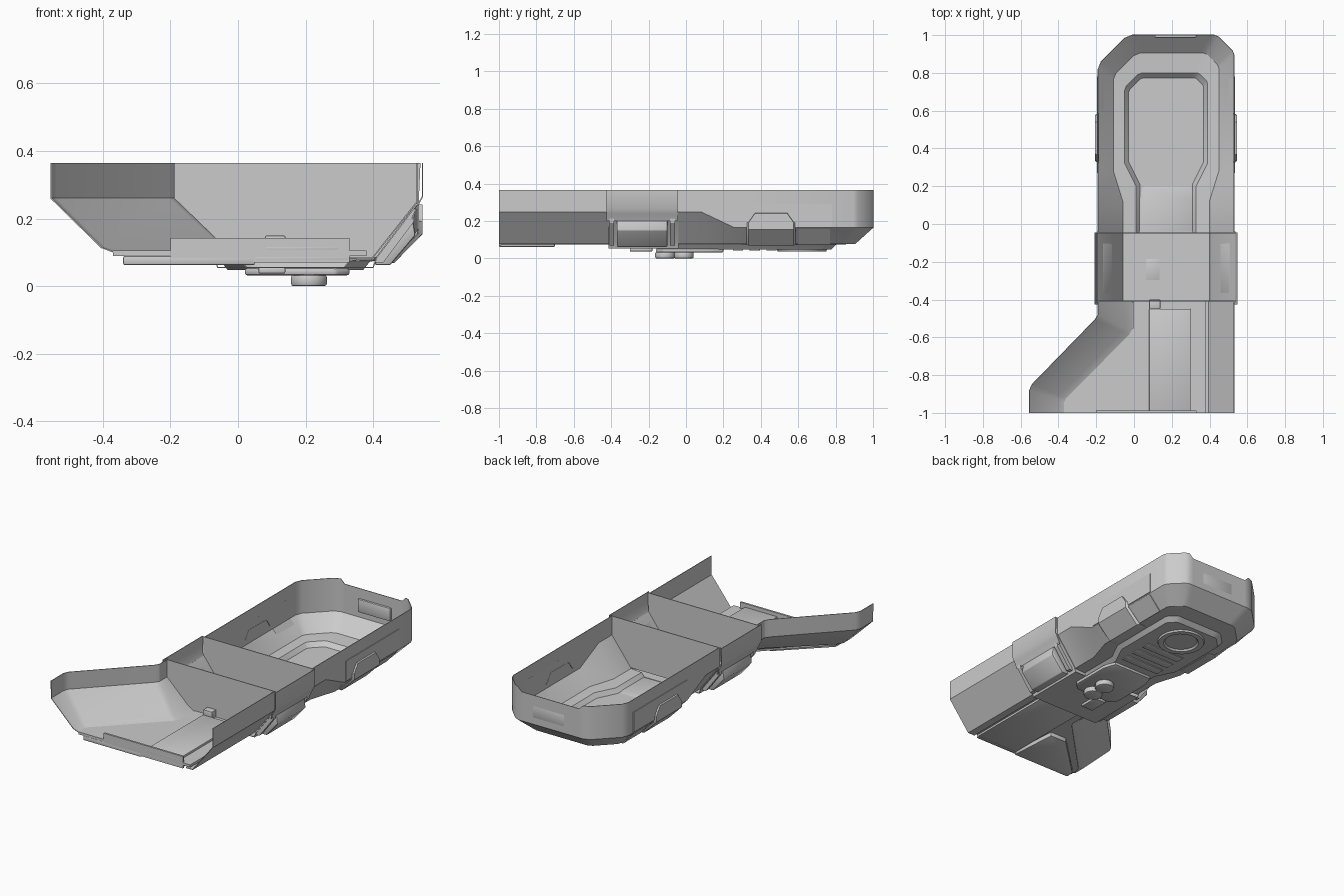
import bpy, bmesh, math
from mathutils import Vector

if "Cube" in bpy.data.objects:
    bpy.data.objects.remove(bpy.data.objects["Cube"])

CX = 0.17  # symmetry line of the main hull


def finish(bm, name, thick=0.0, bevel=0.0):
    bmesh.ops.recalc_face_normals(bm, faces=bm.faces)
    me = bpy.data.meshes.new(name)
    bm.to_mesh(me)
    bm.free()
    ob = bpy.data.objects.new(name, me)
    bpy.context.collection.objects.link(ob)
    bpy.context.view_layer.objects.active = ob
    ob.select_set(True)
    if bevel:
        m = ob.modifiers.new("bevel", 'BEVEL')
        m.width, m.segments, m.limit_method = bevel, 2, 'ANGLE'
        bpy.ops.object.modifier_apply(modifier=m.name)
    if thick:
        m = ob.modifiers.new("thickness", 'SOLIDIFY')
        m.thickness, m.offset = thick, 0
        bpy.ops.object.modifier_apply(modifier=m.name)
    bpy.ops.object.shade_smooth_by_angle(angle=math.radians(30))
    ob.select_set(False)
    return ob


def shell(name, rings, floor=False, bevel=0.0, thick=0.004):
    """Open skin bridging rows of points; the last row may be filled."""
    bm = bmesh.new()
    rows = [[bm.verts.new(p) for p in r] for r in rings]
    for a, b in zip(rows, rows[1:]):
        for i in range(len(a) - 1):
            bm.faces.new((a[i], a[i + 1], b[i + 1], b[i]))
    if floor:
        bm.faces.new(rows[-1])
    return finish(bm, name, thick, bevel)


def prism(name, pts, lo, hi, axis='z', bevel=0.0):
    """Extrude a 2D outline: axis z uses (x, y), axis y uses (x, z)."""
    def place(p, t):
        return (p[0], p[1], t) if axis == 'z' else (p[0], t, p[1])
    bm = bmesh.new()
    f = bm.faces.new([bm.verts.new(place(p, lo)) for p in pts])
    ext = bmesh.ops.extrude_face_region(bm, geom=[f])
    off = Vector(place((0, 0), hi - lo))
    bmesh.ops.translate(bm, vec=off, verts=[v for v in ext['geom'] if isinstance(v, bmesh.types.BMVert)])
    return finish(bm, name, bevel=bevel)


def box(name, x, y, z, bevel=0.0):
    return prism(name, [(x[0], y[0]), (x[1], y[0]), (x[1], y[1]), (x[0], y[1])], z[0], z[1], bevel=bevel)


def both(half):
    """Mirror a half row (offset from CX, ...) into a full row, left to right."""
    return [(CX - p[0], *p[1:]) for p in half] + [(CX + p[0], *p[1:]) for p in reversed(half)]


def disc(name, x, y, z0, z1, r, n):
    pts = [(x + r * math.cos(2 * math.pi * (i + .5) / n), y + r * math.sin(2 * math.pi * (i + .5) / n)) for i in range(n)]
    return prism(name, pts, z0, z1, bevel=0.008)


def tub_ring(neck, hx, yb, z, cut_left, cut_right, dip=0.0):
    """Row round the rear tub: neck points, rounded corner cut, back wall."""
    row = []
    for s, c in ((-1, cut_left), (1, cut_right)):
        half = list(neck) + [(hx, yb - c, z), (hx - .09 * c, yb - .78 * c, z), (hx - .78 * c, yb - .09 * c, z),
                             (hx - c, yb, z), (hx - c - .025, yb, z - dip)]
        half = [(CX + s * x, y, h) for x, y, h in half]
        row += half if s < 0 else half[::-1]
    return row


# Rear tub: upright wall, chamfer, ledge and sunken floor, necked in near the collar
shell("rear_tub", [
    tub_ring([(.36, -.045, .365), (.36, .08, .365), (.36, .26, .365)], .36, 1.0, .365, .18, .105, .025),
    tub_ring([(.36, -.045, .25), (.36, .08, .25), (.36, .26, .165)], .36, 1.0, .165, .18, .105),
    tub_ring([(.23, -.045, .08), (.23, .12, .08), (.28, .28, .08)], .28, .905, .08, .14, .08),
    tub_ring([(.16, -.045, .075), (.16, .20, .075), (.22, .32, .075)], .22, .80, .075, .09, .055),
    tub_ring([(.14, -.045, .05), (.14, .21, .05), (.20, .33, .05)], .20, .775, .05, .08, .05),
], floor=True)

# Latch frame on the back wall
box("back_latch", (.11, .33), (.985, 1.002), (.20, .28), .006)

# Collar: protruding band, lower pan and two bulkheads
for s, side in ((-1, "left"), (1, "right")):
    band = [(.376, .365), (.376, .265), (.362, .24), (.345, .20)]
    shell(f"collar_band_{side}", [[(CX + s * h, y, z) for h, z in band] for y in (-.425, -.045)])
    # Collar clamp
    prism(f"collar_clamp_{side}", [(CX + s * h, z) for h, z in
          [(.345, .215), (.355, .15), (.28, .062), (.235, .062), (.24, .087), (.335, .215)]], -.37, -.10, 'y', .006)
    # Ribs either side of the clamp
    for i, y in enumerate((-.41, -.085)):
        prism(f"collar_rib_{side}_{i + 1}", [(CX + s * h, z) for h, z in
              [(.355, .235), (.35, .19), (.26, .07), (.235, .07), (.24, .087)]], y, y + .025, 'y')
pan = both([(.365, .25), (.24, .085), (.23, .055)])
shell("collar_pan", [[(x, y, z) for x, z in pan] for y in (-.415, -.04)])
bulk = both([(.37, .365), (.365, .25), (.24, .085)])
for name, y in (("front_bulkhead", -.41), ("rear_bulkhead", -.05)):
    prism(name, bulk, y, y + .005, 'y')

# Front hull: flared left side
shell("front_flare", [
    [(-.19, -.41, .365), (-.19, -.48, .365), (-.205, -.505, .365), (-.54, -.85, .365), (-.553, -.88, .365), (-.553, -1, .365)],
    [(-.19, -.41, .26), (-.19, -.48, .26), (-.205, -.505, .26), (-.54, -.85, .26), (-.553, -.88, .26), (-.553, -1, .26)],
    [(-.05, -.41, .125), (-.05, -.55, .125), (-.06, -.57, .125), (-.395, -.905, .115), (-.405, -.93, .115), (-.405, -1, .115)],
    [(-.01, -.41, .10), (-.01, -.56, .10), (-.02, -.585, .10), (-.355, -.925, .10), (-.365, -.95, .10), (-.365, -1, .10)],
])
# Front floor and right wall
prism("front_floor", [(-.37, -1), (-.37, -.945), (-.36, -.922), (-.02, -.575), (-.005, -.55), (-.005, -.41),
                      (.38, -.41), (.38, -1)], .09, .105)
shell("front_right_wall", [[(x, y, z) for x, z in
      [(.53, .365), (.53, .25), (.395, .08), (.35, .08)]] for y in (-1, -.41)])
# Front floor plates and front lip
prism("front_belly_plate", [(-.34, -1), (-.34, -.95), (-.08, -.70), (.03, -.70), (.05, -1)], .062, .09, bevel=.006)
box("front_centre_plate", (.08, .30), (-1, -.45), (.105, .12), .004)
box("front_keel", (.05, .33), (-1, -.41), (.075, .09), .004)
box("front_lip", (-.20, .33), (-1, -.988), (.07, .142))
box("front_latch", (.08, .14), (-.45, -.40), (.105, .15), .004)

# Side details of the rear tub
for s, side in ((-1, "left"), (1, "right")):
    # Raised side panel
    box(f"side_panel_{side}", sorted((CX + s * .358, CX + s * .366)), (.27, .78), (.168, .29))
    # Pod wrapping the lower edge, its top corners cut
    rows = []
    for y, d, top in ((.325, .001, .19), (.335, .014, .19), (.37, .014, .24), (.54, .014, .24),
                      (.575, .014, .19), (.585, .001, .19)):
        rows.append([(CX + s * (h + e), y, z) for h, e, z in
                     [(.356, 0, top + .004), (.36, d, top), (.36, d, .155), (.277, d, .077 - d / 2), (.24, 0, .075)]])
    shell(f"side_pod_{side}", rows)
    # Plate on the chamfer
    prism(f"chamfer_plate_{side}", [(CX + s * h, z) for h, z in
          [(.362, .16), (.285, .074), (.28, .08), (.357, .166)]], .60, .77, 'y')

# Underside: belly slab, ribs, round hatch and foot
prism("belly_slab", [(.02, .12), (.045, .20), (.305, .20), (.33, .12), (.33, -.12), (.29, -.16),
                     (.06, -.16), (.02, -.12)], .032, .054, bevel=.008)
for i, y in enumerate((.25, .34, .43)):
    box(f"belly_rib_{i + 1}", (.04, .30), (y, y + .055), (.042, .050), .003)
bm = bmesh.new()
N = 24
loop = [(.135, .05), (.13, .038), (.10, .038), (.09, .05)]
rows = [[bm.verts.new((CX + r * math.cos(2 * math.pi * i / N), .62 + r * math.sin(2 * math.pi * i / N), z))
         for r, z in loop] for i in range(N)]
for i in range(N):
    for j in range(3):
        bm.faces.new((rows[i][j], rows[i][j + 1], rows[(i + 1) % N][j + 1], rows[(i + 1) % N][j]))
finish(bm, "round_hatch_ring")
for i, y in enumerate((-.112, -.012)):
    disc(f"foot_{i + 1}", .21, y, 0, .034, .055, 12)
box("mid_block", (.06, .14), (-.30, -.18), (.037, .057), .005)
